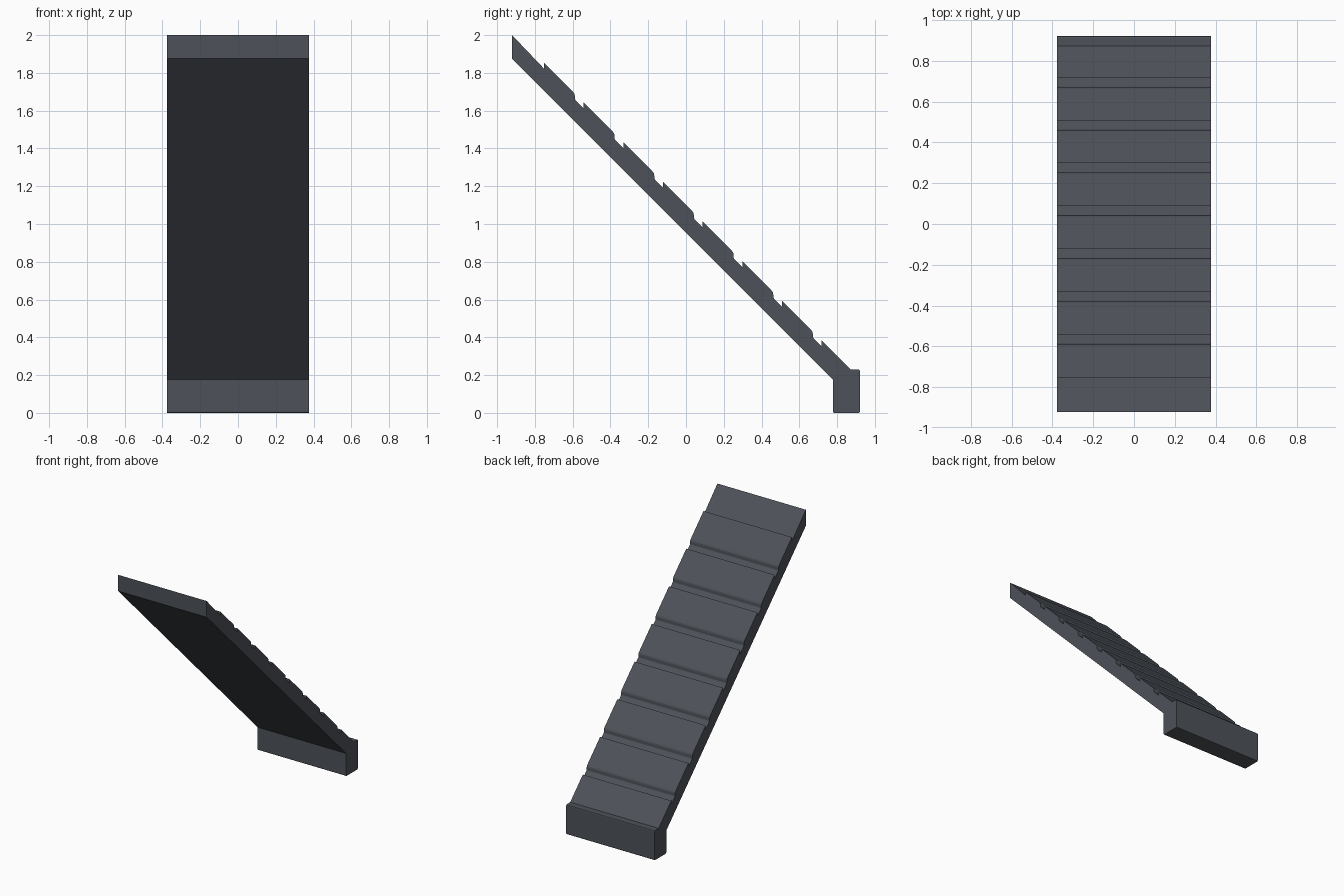
import bpy, bmesh
from mathutils import Vector

if "Cube" in bpy.data.objects:
    bpy.data.objects.remove(bpy.data.objects["Cube"])

HALF_W = 0.377
PITCH = 0.21
STEPS = 8


def rounded(points):
    """Expand (y, z, radius) corners into small three-point rounds."""
    out = []
    n = len(points)
    for i, (y, z, r) in enumerate(points):
        p = Vector((y, z))
        if r == 0:
            out.append(p)
            continue
        a = p + (Vector(points[i - 1][:2]) - p).normalized() * r
        b = p + (Vector(points[(i + 1) % n][:2]) - p).normalized() * r
        out += [a, (a + b + 2 * p) / 4, b]
    return out


# Side outline: sloped underside and foot block
profile = [(-0.921, 2.0, 0), (-0.921, 1.875, 0), (0.778, 0.176, 0),
           (0.778, 0.0, 0.008), (0.921, 0.0, 0.008), (0.921, 0.229, 0.008),
           (0.872, 0.229, 0)]

# Sloped treads with a notch above each one
for k in range(STEPS):
    y, z = 0.718 - PITCH * k, 0.383 + PITCH * k
    profile += [(y, z, 0), (y, z - 0.03, 0)]
    if k < STEPS - 1:
        profile += [(y - 0.046, z + 0.016, 0.006), (y - 0.046, z + 0.046, 0.013)]

# Extrude the outline across the width
bm = bmesh.new()
face = bm.faces.new([bm.verts.new((-HALF_W, p.x, p.y)) for p in rounded(profile)])
ext = bmesh.ops.extrude_face_region(bm, geom=[face])
bmesh.ops.translate(bm, vec=(2 * HALF_W, 0, 0),
                    verts=[v for v in ext["geom"] if isinstance(v, bmesh.types.BMVert)])
bmesh.ops.recalc_face_normals(bm, faces=bm.faces)
mesh = bpy.data.meshes.new("stair_ramp")
bm.to_mesh(mesh)
bm.free()
ramp = bpy.data.objects.new("stair_ramp", mesh)
bpy.context.collection.objects.link(ramp)

# Dark slate finish
mat = bpy.data.materials.new("dark_slate")
mat.diffuse_color = (0.075, 0.085, 0.10, 1)
mat.use_nodes = True
mat.node_tree.nodes["Principled BSDF"].inputs["Base Color"].default_value = mat.diffuse_color
mesh.materials.append(mat)
